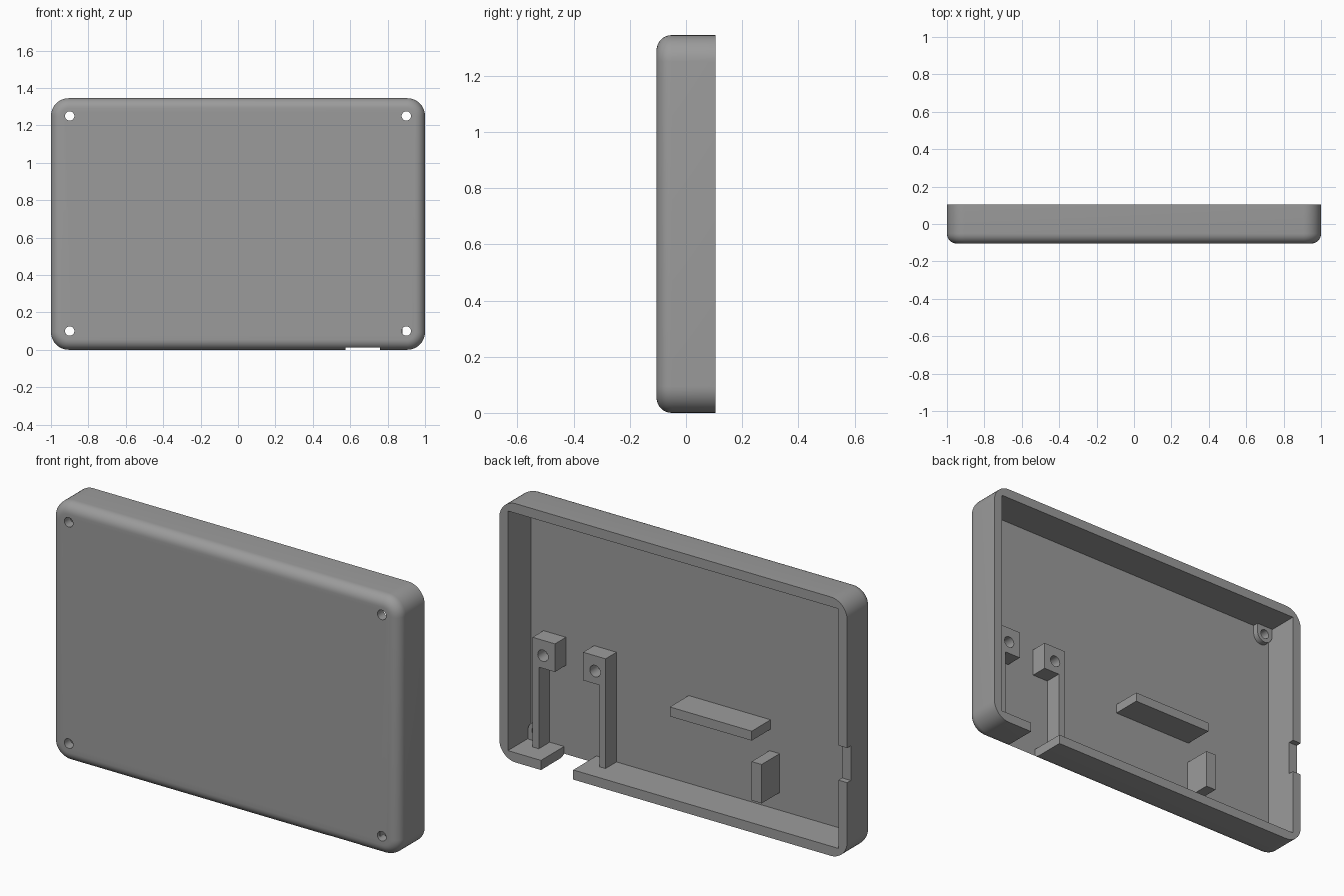
import bpy, bmesh, math
from mathutils import Matrix

if "Cube" in bpy.data.objects:
    bpy.data.objects.remove(bpy.data.objects["Cube"])

H, YF, YB, FLOOR, WALL = 1.345, -0.105, 0.105, -0.085, 0.05
grey = bpy.data.materials.new("case grey")
grey.diffuse_color = (0.33, 0.33, 0.33, 1)
grey.use_nodes = True
grey.node_tree.nodes["Principled BSDF"].inputs["Base Color"].default_value = grey.diffuse_color


def make(name, bm):
    bmesh.ops.recalc_face_normals(bm, faces=bm.faces)
    me = bpy.data.meshes.new(name)
    bm.to_mesh(me)
    bm.free()
    me.materials.append(grey)
    ob = bpy.data.objects.new(name, me)
    bpy.context.collection.objects.link(ob)
    return ob


def box(name, x0, x1, y0, y1, z0, z1):
    bm = bmesh.new()
    m = Matrix.Translation(((x0 + x1) / 2, (y0 + y1) / 2, (z0 + z1) / 2))
    bmesh.ops.create_cube(bm, size=1, matrix=m @ Matrix.Diagonal((x1 - x0, y1 - y0, z1 - z0, 1)))
    return make(name, bm)


def rod(name, x, z, r, y0, y1):
    bm = bmesh.new()
    m = Matrix.Translation((x, (y0 + y1) / 2, z)) @ Matrix.Rotation(math.pi / 2, 4, 'X')
    bmesh.ops.create_cone(bm, cap_ends=True, segments=32, radius1=r, radius2=r, depth=y1 - y0, matrix=m)
    return make(name, bm)


def combine(ob, other, op='DIFFERENCE'):
    mod = ob.modifiers.new(op.lower(), 'BOOLEAN')
    mod.operation, mod.object, mod.solver = op, other, 'EXACT'
    bpy.context.view_layer.objects.active = ob
    bpy.ops.object.modifier_apply(modifier=mod.name)
    bpy.data.objects.remove(other)


def smooth(ob):
    bpy.ops.object.select_all(action='DESELECT')
    ob.select_set(True)
    bpy.context.view_layer.objects.active = ob
    bpy.ops.object.shade_smooth_by_angle(angle=math.radians(30))


# Case: rounded rectangle rings, inset along an arc at the front edge
CORNER, FILLET, N = 0.095, 0.054, 10


def ring(bm, inset, y):
    r, cx, cz = CORNER - inset, 1 - CORNER, H / 2 - CORNER
    verts = []
    for q, (sx, sz) in enumerate(((1, 1), (-1, 1), (-1, -1), (1, -1))):
        for i in range(N + 1):
            a = math.pi / 2 * (q + i / N)
            verts.append(bm.verts.new((sx * cx + r * math.cos(a), y, H / 2 + sz * cz + r * math.sin(a))))
    return verts


bm = bmesh.new()
rings = [ring(bm, 0, YB)]
for i in range(9):
    a = math.pi / 2 * i / 8
    rings.append(ring(bm, FILLET * (1 - math.cos(a)), YF + FILLET * (1 - math.sin(a))))
for a, b in zip(rings, rings[1:]):
    for i in range(len(a)):
        j = (i + 1) % len(a)
        bm.faces.new((a[i], a[j], b[j], b[i]))
bm.faces.new(rings[0])
bm.faces.new(rings[-1])
case = make("case", bm)

# Cavity, bottom opening and side notch
combine(case, box("cavity", -1 + WALL, 1 - WALL, FLOOR, 0.3, WALL, H - WALL))
combine(case, box("opening", 0.575, 0.76, FLOOR, 0.3, -0.1, WALL + 0.02))
combine(case, box("notch", -1.1, -0.9, YB - 0.03, 0.3, 0.405, 0.585))

# Corner screw bosses, with holes through the front
for sx in (-1, 1):
    for z, wall in ((0.1, WALL - 0.01), (1.25, H - WALL + 0.01)):
        x = 0.9 * sx
        combine(case, rod("hole", x, z, 0.025, -0.3, 0))
        boss = rod("screw_boss", x, z, 0.047, FLOOR - 0.002, -0.055)
        combine(boss, box("boss_web", x - 0.047, x + 0.047, FLOOR - 0.002, -0.055,
                          min(z, wall), max(z, wall)), 'UNION')
        combine(boss, rod("hole", x, z, 0.025, -0.3, 0.1))
        smooth(boss)
smooth(case)

# Pair of drilled posts on arms, mirrored about the bottom opening
MID = 0.669
for s in (-1, 1):
    xs = sorted((MID + s * 0.081, MID + s * 0.21))
    post = box("post_block", *xs, FLOOR - 0.005, 0.005, 0.474, 0.62)
    combine(post, rod("hole", MID + s * 0.15, 0.54, 0.03, -0.06, 0.1))
    smooth(post)
    xs = sorted((MID + s * 0.174, MID + s * 0.21))
    box("post_arm", *xs, FLOOR - 0.005, 0.005, WALL - 0.005, 0.474)

# Support ribs
box("wide_rib", -0.427, 0.044, FLOOR - 0.005, 0.07, 0.457, 0.506)
box("tall_rib", -0.479, -0.421, FLOOR - 0.005, 0.063, 0.142, 0.344)
